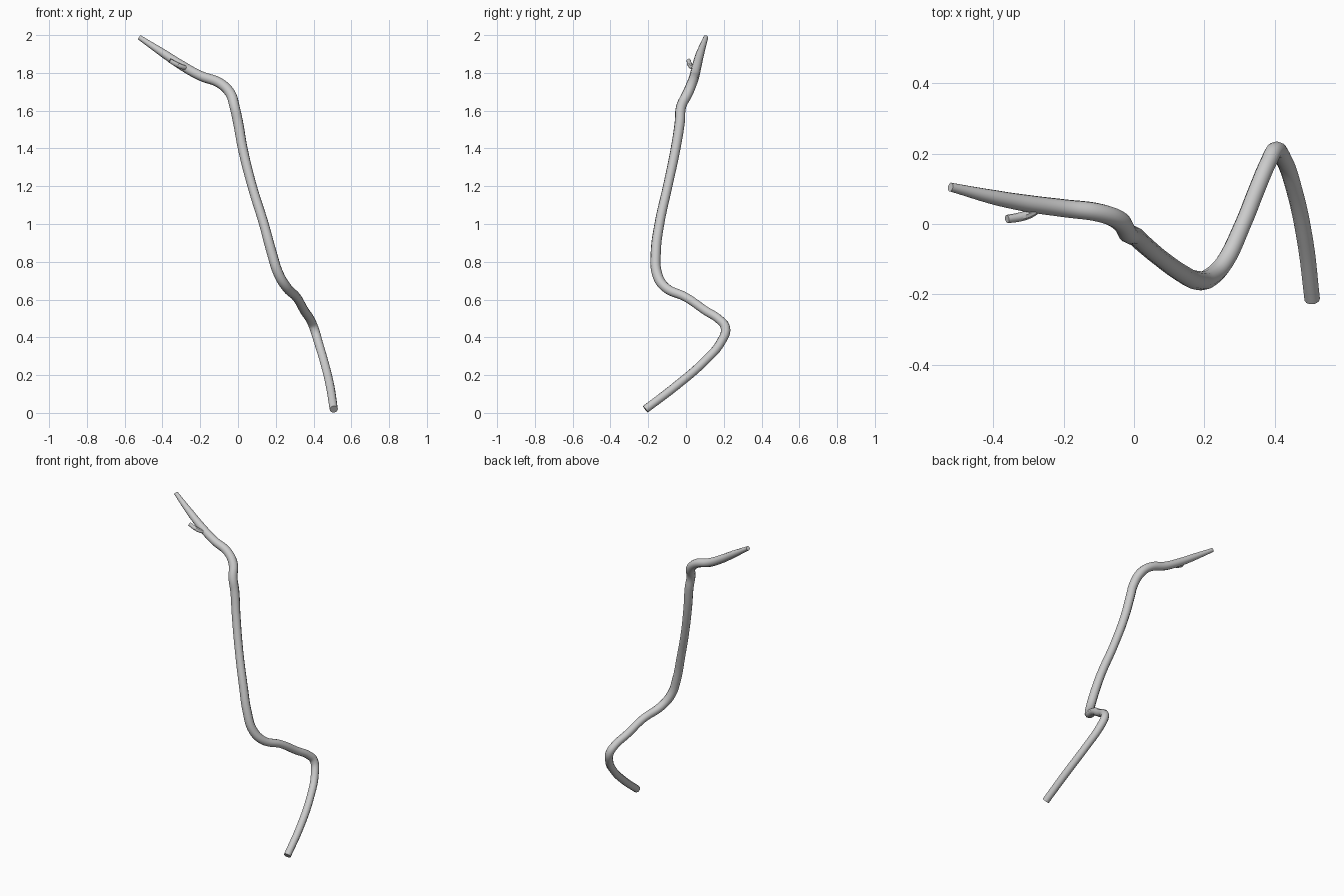
import bpy
import math


def tube(name, pts, sides_res):
    """Tapered round tube through (x, y, z, radius) points."""
    cu = bpy.data.curves.new(name, 'CURVE')
    cu.dimensions = '3D'
    cu.bevel_depth = 1.0
    cu.bevel_resolution = sides_res
    cu.resolution_u = 6
    cu.use_fill_caps = True
    sp = cu.splines.new('BEZIER')
    sp.bezier_points.add(len(pts) - 1)
    for bp, (x, y, z, r) in zip(sp.bezier_points, pts):
        bp.co = (x, y, z)
        bp.radius = r
        bp.handle_left_type = bp.handle_right_type = 'AUTO'
    ob = bpy.data.objects.new(name, cu)
    bpy.context.collection.objects.link(ob)
    bpy.ops.object.select_all(action='DESELECT')
    ob.select_set(True)
    bpy.context.view_layer.objects.active = ob
    bpy.ops.object.convert(target='MESH')
    bpy.ops.object.shade_smooth_by_angle(angle=math.radians(45))
    return bpy.context.object


# Main crooked branch, foot to tip
tube("branch", [
    (0.507, -0.215, 0.019, 0.022),
    (0.487, -0.05, 0.145, 0.023),
    (0.455, 0.10, 0.275, 0.023),
    (0.425, 0.185, 0.375, 0.024),
    (0.402, 0.209, 0.45, 0.025),
    (0.382, 0.175, 0.495, 0.024),
    (0.352, 0.105, 0.54, 0.024),
    (0.31, 0.0, 0.612, 0.024),
    (0.257, -0.11, 0.665, 0.026),
    (0.215, -0.153, 0.735, 0.027),
    (0.178, -0.16, 0.85, 0.027),
    (0.137, -0.141, 1.0, 0.026),
    (0.075, -0.097, 1.2, 0.025),
    (0.025, -0.055, 1.4, 0.026),
    (0.0, -0.033, 1.54, 0.027),
    (-0.018, -0.026, 1.62, 0.027),
    (-0.04, 0.008, 1.69, 0.028),
    (-0.095, 0.031, 1.745, 0.027),
    (-0.2, 0.045, 1.785, 0.026),
    (-0.3, 0.058, 1.841, 0.025),
    (-0.39, 0.074, 1.9, 0.022),
    (-0.522, 0.105, 1.988, 0.013),
], 3)

# Short broken side twig
tube("side_twig", [
    (-0.265, 0.052, 1.825, 0.013),
    (-0.295, 0.03, 1.832, 0.013),
    (-0.325, 0.02, 1.845, 0.013),
    (-0.361, 0.014, 1.865, 0.012),
], 2)
